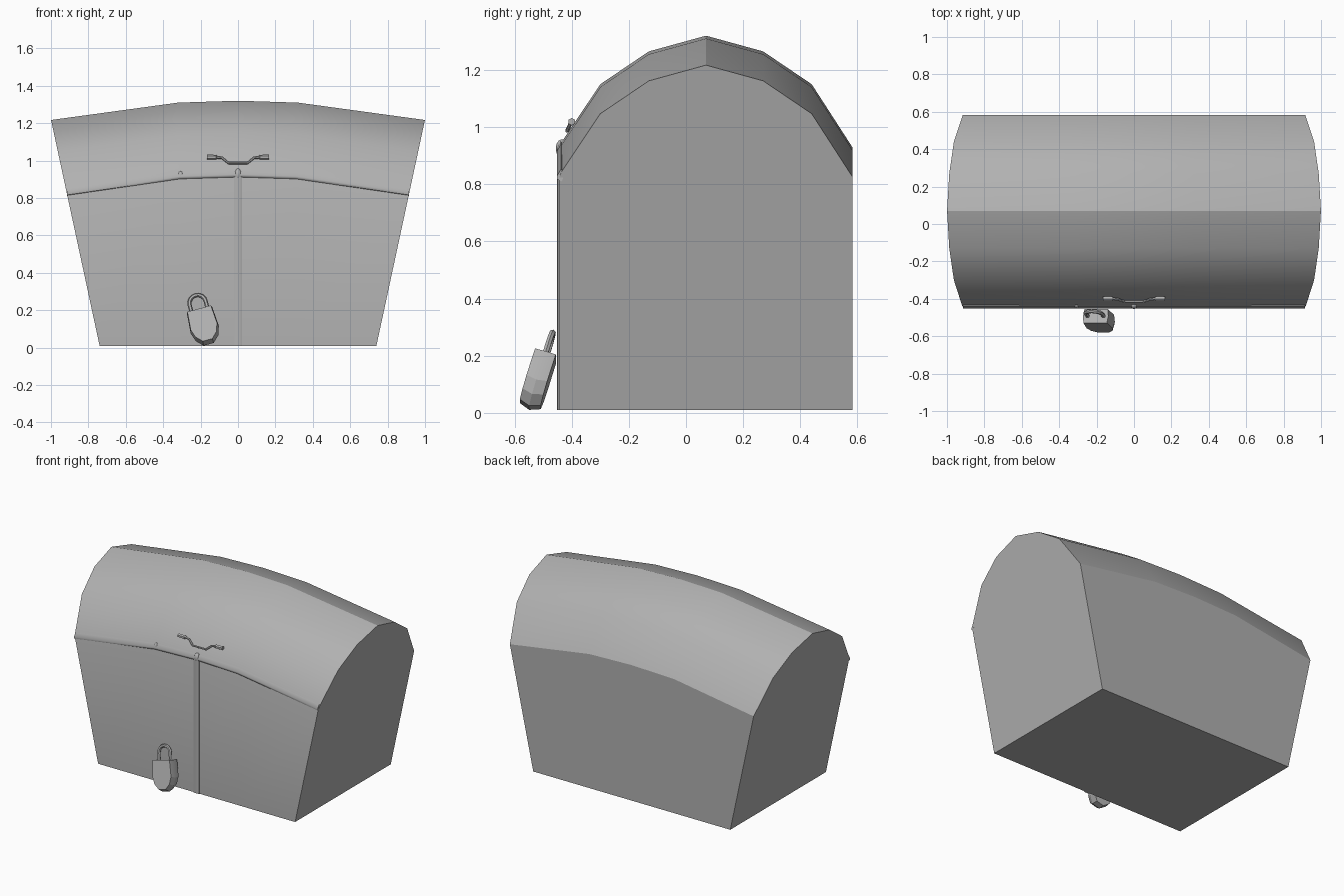
import bpy, bmesh, math
from mathutils import Matrix, Vector

if "Cube" in bpy.data.objects:
    bpy.data.objects.remove(bpy.data.objects["Cube"])

grey = bpy.data.materials.new("mid_grey")
grey.diffuse_color = (0.44, 0.44, 0.44, 1)
grey.use_nodes = True
grey.node_tree.nodes["Principled BSDF"].inputs["Base Color"].default_value = grey.diffuse_color


def make(name, bm, angle=30):
    bmesh.ops.recalc_face_normals(bm, faces=bm.faces)
    me = bpy.data.meshes.new(name)
    bm.to_mesh(me)
    bm.free()
    me.materials.append(grey)
    ob = bpy.data.objects.new(name, me)
    bpy.context.collection.objects.link(ob)
    bpy.ops.object.select_all(action='DESELECT')
    ob.select_set(True)
    bpy.context.view_layer.objects.active = ob
    bpy.ops.object.shade_smooth_by_angle(angle=math.radians(angle))
    return ob


def loft(bm, rings):
    # skin a list of rings and cap both ends
    vs = [[bm.verts.new(p) for p in r] for r in rings]
    n = len(vs[0])
    for a, b in zip(vs, vs[1:]):
        for i in range(n):
            j = (i + 1) % n
            bm.faces.new((a[i], a[j], b[j], b[i]))
    bm.faces.new(vs[0])
    bm.faces.new(vs[-1])


def tube(bm, pts, radii, sides=6):
    # faceted tube along a path, with a radius per point
    pts = [Vector(p) for p in pts]
    rings = []
    for i, p in enumerate(pts):
        t = (pts[min(i + 1, len(pts) - 1)] - pts[max(i - 1, 0)]).normalized()
        a = t.cross(Vector((0, 1, 0))).normalized()
        b = t.cross(a)
        rings.append([p + radii[i] * (a * math.cos(w) + b * math.sin(w))
                      for w in [2 * math.pi * k / sides for k in range(sides)]])
    loft(bm, rings)


FRONT, BACK, BASE = -0.444, 0.582, 0.01


def side_x(z):
    return 0.74 + (z - BASE) * 0.215


# chest: arched cross-section, bowed along x, with flared flat ends
profile = [(FRONT, BASE), (FRONT, 0.925), (-0.437, 0.945), (-0.30, 1.15),
           (-0.13, 1.265), (0.07, 1.32), (0.27, 1.265), (0.44, 1.15),
           (BACK, 0.93), (BACK, BASE)]
rings = []
for f, drop in ((-1, 0.103), (-0.32, 0.01), (0, 0), (0.32, 0.01), (1, 0.103)):
    ring = []
    for y, z in profile:
        zz = z - drop if z > 0.5 else z
        ring.append((f * side_x(zz) if abs(f) == 1 else f, y, zz))
    rings.append(ring)
bm = bmesh.new()
loft(bm, rings)
make("chest", bm)

# overhanging lip along the lid seam
lip = [(0.01, -0.012), (-0.006, -0.006), (-0.008, 0.006), (0.006, 0.03), (0.02, 0.02)]
bm = bmesh.new()
loft(bm, [[(x, FRONT + dy, z + dz) for dy, dz in lip]
          for x, z in ((-0.915, 0.822), (-0.31, 0.91), (0, 0.92),
                       (0.31, 0.91), (0.915, 0.822))])
make("seam_lip", bm, 60)

# flat vertical strap down the front
strap = [(-0.023, 0.01), (-0.021, -0.004), (-0.012, -0.007),
         (0.012, -0.007), (0.021, -0.004), (0.023, 0.01)]
bm = bmesh.new()
loft(bm, [[(x, FRONT + y, z) for x, y in strap] for z in (BASE, 0.92)])
make("front_strap", bm, 60)

# small knobs along the seam
for name, x, z, r in (("clasp_knob", 0, 0.925, 0.026),
                      ("left_knob", -0.307, 0.92, 0.019),
                      ("end_knob", 0.905, 0.835, 0.014)):
    bm = bmesh.new()
    bmesh.ops.create_uvsphere(bm, u_segments=8, v_segments=6, radius=r)
    bmesh.ops.transform(bm, verts=bm.verts, matrix=Matrix.Translation(
        (x, FRONT + 0.009, z)) @ Matrix.Diagonal((0.8, 0.8, 1.25, 1)))
    make(name, bm, 50)

# lid handle: dipped bar with thicker grips
half = [(0.05, -0.416, 0.987, 0.007), (0.085, -0.403, 1.015, 0.007),
        (0.112, -0.400, 1.018, 0.008), (0.118, -0.400, 1.018, 0.013),
        (0.166, -0.400, 1.019, 0.013)]
path = [(-x, y, z, r) for x, y, z, r in reversed(half)] + half
bm = bmesh.new()
tube(bm, [p[:3] for p in path], [p[3] for p in path])
make("lid_handle", bm)

# padlock, leaning against the front
pose = (Matrix.Translation((-0.205, -0.492, 0.198))
        @ Matrix.Rotation(math.radians(-15), 4, 'Y')
        @ Matrix.Rotation(math.radians(-17), 4, 'X'))
right = [(0.07, 0.0), (0.078, -0.11), (0.062, -0.16), (0.028, -0.195)]
outline = right + [(-x, z) for x, z in reversed(right)]
bm = bmesh.new()
loft(bm, [[(x * s, y, z * s) for x, z in outline]
          for y, s in ((-0.038, 0.93), (0.0, 1), (0.038, 0.93))])
make("padlock_body", bm, 20).matrix_world = pose

arc = [(0.044 * math.cos(a), 0, 0.044 + 0.044 * math.sin(a))
       for a in [math.pi * k / 8 for k in range(9)]]
bm = bmesh.new()
tube(bm, [(0.044, 0, -0.02)] + arc + [(-0.044, 0, -0.02)], [0.011] * 11)
make("padlock_shackle", bm).matrix_world = pose
